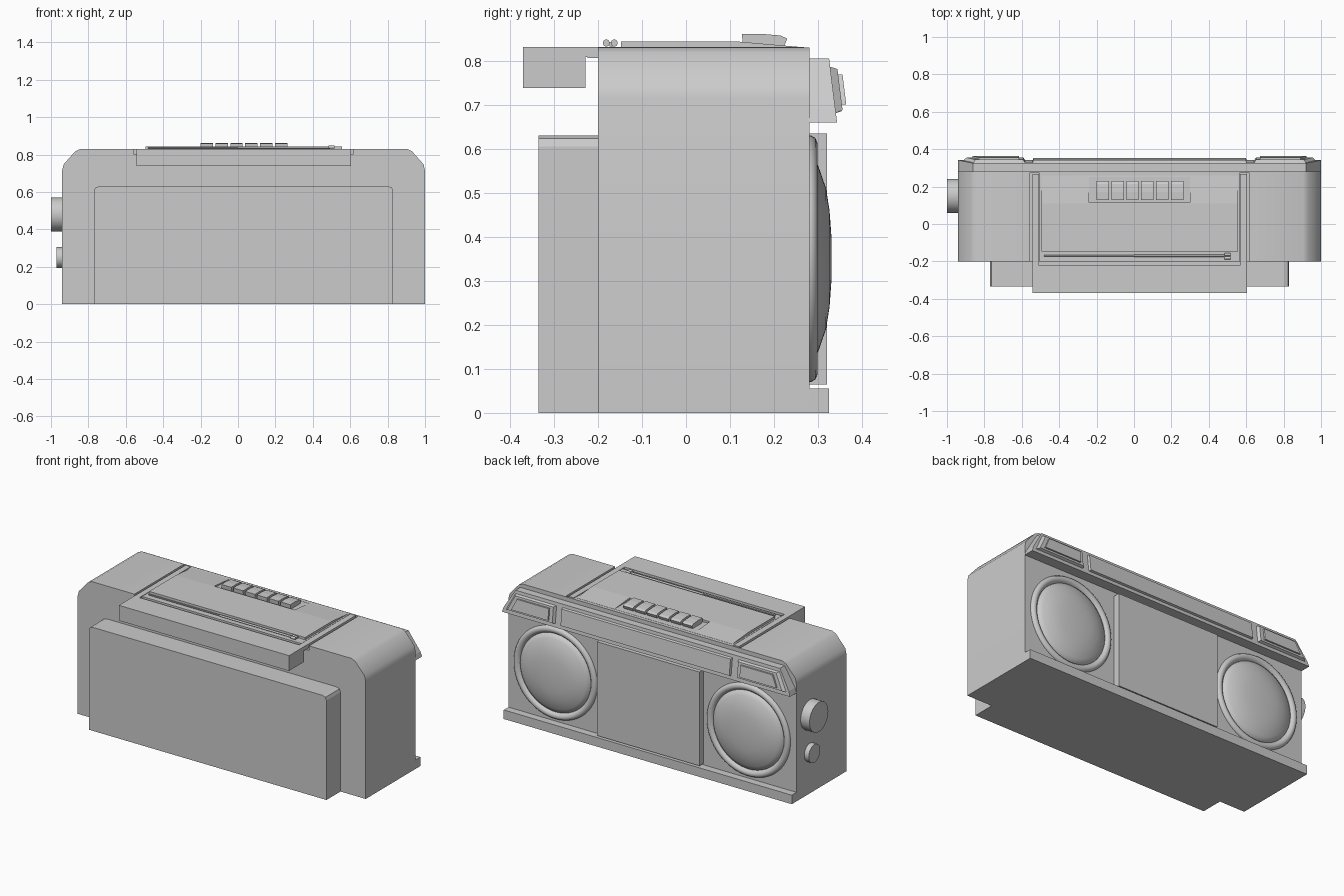
import bpy, bmesh, math
from mathutils import Vector

if "Cube" in bpy.data.objects:
    bpy.data.objects.remove(bpy.data.objects["Cube"], do_unlink=True)

CX = 0.03  # middle of the cabinet (knobs stick out on one side)

grey = bpy.data.materials.new("plain grey")
grey.use_nodes = True
grey.diffuse_color = (0.6, 0.6, 0.6, 1)
grey.node_tree.nodes["Principled BSDF"].inputs["Base Color"].default_value = (0.6, 0.6, 0.6, 1)


def finish(name, bm, smooth=None):
    bmesh.ops.recalc_face_normals(bm, faces=bm.faces)
    mesh = bpy.data.meshes.new(name)
    bm.to_mesh(mesh)
    bm.free()
    ob = bpy.data.objects.new(name, mesh)
    bpy.context.collection.objects.link(ob)
    mesh.materials.append(grey)
    if smooth:
        bpy.ops.object.select_all(action='DESELECT')
        ob.select_set(True)
        bpy.context.view_layer.objects.active = ob
        bpy.ops.object.shade_smooth_by_angle(angle=math.radians(smooth))
    return ob


def loft(name, rings, smooth=None):
    """Join closed rings of points in order and cap both ends."""
    bm = bmesh.new()
    loops = [[bm.verts.new(p) for p in ring] for ring in rings]
    n = len(loops[0])
    for a, b in zip(loops, loops[1:]):
        for i in range(n):
            j = (i + 1) % n
            bm.faces.new((a[i], a[j], b[j], b[i]))
    bm.faces.new(loops[0])
    bm.faces.new(loops[-1])
    return finish(name, bm, smooth)


def prism_y(name, outline, y0, y1, smooth=None):
    return loft(name, [[(x, y, z) for x, z in outline] for y in (y0, y1)], smooth)


def prism_x(name, outline, x0, x1, smooth=None):
    return loft(name, [[(x, y, z) for y, z in outline] for x in (x0, x1)], smooth)


def box(name, x0, x1, y0, y1, z0, z1):
    return prism_y(name, [(x0, z0), (x1, z0), (x1, z1), (x0, z1)], y0, y1)


def mirrored(half):
    """Full outline about the cabinet middle from its half profile."""
    return [(CX + x, z) for x, z in half] + [(CX - x, z) for x, z in reversed(half)]


def lathe(name, centre, axis, profile, segments=48, smooth=40):
    """Turn (radius, distance) points about an axis through centre."""
    axis = Vector(axis)
    u = axis.orthogonal().normalized()
    v = axis.cross(u)
    turns = [math.tau * i / segments for i in range(segments)]
    rings = [[Vector(centre) + axis * d + r * (u * math.cos(t) + v * math.sin(t))
              for t in turns] for r, d in profile]
    return loft(name, rings, smooth)


def cut(ob, cutter):
    mod = ob.modifiers.new("cut", 'BOOLEAN')
    mod.operation = 'DIFFERENCE'
    mod.solver = 'EXACT'
    mod.object = cutter
    cutter.hide_render = True
    cutter.hide_viewport = True
    cutter.display_type = 'WIRE'


def slant(z):
    """Depth of the leaning control strip face at a height."""
    return 0.325 + (0.805 - z) * 0.124


def leaning_plate(name, outline, inset_outline, lift):
    return loft(name, [[(x, slant(z) - 0.003, z) for x, z in outline],
                       [(x, slant(z) + lift, z) for x, z in inset_outline]])


# Cabinet with softened upper corners and handle channels
cabinet = prism_y("cabinet", mirrored([(0.97, 0), (0.97, 0.715), (0.962, 0.748),
                                       (0.90, 0.818), (0.875, 0.83)]), -0.2, 0.28, 40)
for side, label in ((1, "left"), (-1, "right")):
    xs = sorted((CX + side * 0.535, CX + side * 0.588))
    cut(cabinet, box(label + "_channel_cutter", xs[0], xs[1], -0.3, 0.272, 0.802, 0.9))

box("base_lip", CX - 0.97, CX + 0.97, 0.275, 0.325, 0, 0.055)
prism_y("battery_housing", mirrored([(0.8, 0), (0.8, 0.605), (0.793, 0.623), (0.775, 0.63)]),
        -0.335, -0.19)

# Folded handle: grip bar with two arms
prism_x("handle_grip", [(-0.37, 0.738), (-0.228, 0.738), (-0.228, 0.808), (-0.222, 0.808),
                        (-0.222, 0.831), (-0.37, 0.831)], CX - 0.573, CX + 0.573)
for side, label in ((1, "left"), (-1, "right")):
    xs = sorted((CX + side * 0.538, CX + side * 0.573))
    box(label + "_handle_arm", xs[0], xs[1], -0.224, 0.268, 0.806, 0.831)

# Raised top panel with a shallow recess for the keys
panel = prism_x("top_panel", [(-0.148, 0.825), (-0.148, 0.844), (0.11, 0.844),
                              (0.26, 0.831), (0.26, 0.825)], CX - 0.525, CX + 0.525)
cut(panel, box("key_recess_cutter", CX - 0.27, CX + 0.27, 0.115, 0.25, 0.831, 0.9))
for i in range(6):
    x = -0.2 + i * 0.0795
    prism_x("key_%d" % (i + 1), [(0.13, 0.828), (0.127, 0.86), (0.17, 0.861), (0.215, 0.857),
                                 (0.23, 0.85), (0.226, 0.84), (0.22, 0.828)], x, x + 0.066)

# Telescopic aerial lying along the top
lathe("aerial_rod", (-0.48, -0.17, 0.837), (1, 0, 0), [(0.004, 0), (0.004, 0.5)], 12)
lathe("aerial_tube", (0, -0.17, 0.837), (1, 0, 0), [(0.006, 0), (0.006, 0.49)], 12)
for i, y in enumerate((-0.181, -0.163)):
    lathe("aerial_hinge_%d" % (i + 1), (0.485, y, 0.84), (1, 0, 0),
          [(0.008, 0), (0.008, 0.03)], 12)

# Leaning control strip and its plates
strip = mirrored([(0.97, 0.66), (0.96, 0.69), (0.89, 0.805)])
loft("control_strip", [[(x, 0.275, z) for x, z in strip],
                       [(x, slant(z), z) for x, z in strip]])
leaning_plate("tuner_plate", mirrored([(0.573, 0.68), (0.573, 0.787)]),
              mirrored([(0.568, 0.685), (0.568, 0.782)]), 0.013)
for side, label in ((1, "left"), (-1, "right")):
    outer = [(0.61, 0.68), (0.945, 0.68), (0.89, 0.787), (0.61, 0.787)]
    inner = [(0.622, 0.688), (0.925, 0.688), (0.878, 0.781), (0.622, 0.781)]
    core = [(0.645, 0.7), (0.893, 0.7), (0.86, 0.769), (0.645, 0.769)]
    place = lambda pts: [(CX + side * x, z) for x, z in pts]
    leaning_plate(label + "_control_plate", place(outer), place(inner), 0.016)
    leaning_plate(label + "_control_pad", place(core), place(core), 0.026)

# Speakers: rounded ring and domed cone
for side, label in ((1, "left"), (-1, "right")):
    centre = (CX + side * 0.65, 0.28, 0.35)
    lathe(label + "_speaker_ring", centre, (0, 1, 0),
          [(0.28, -0.005), (0.28, 0.004), (0.274, 0.014), (0.262, 0.019), (0.25, 0.016),
           (0.24, 0.006), (0.236, -0.005)], 64, 60)
    lathe(label + "_speaker_cone", centre, (0, 1, 0),
          [(0.238, -0.004), (0.236, 0.006), (0.212, 0.02), (0.16, 0.038), (0.11, 0.046),
           (0.055, 0.05), (0.002, 0.051)], 64, 60)

box("cassette_door", CX - 0.345, CX + 0.345, 0.275, 0.32, 0.064, 0.635)

# Side knobs
lathe("large_knob", (-0.93, 0.15, 0.48), (-1, 0, 0), [(0.09, 0), (0.09, 0.07)])
lathe("small_knob", (-0.93, 0.15, 0.25), (-1, 0, 0), [(0.055, 0), (0.055, 0.04)])
